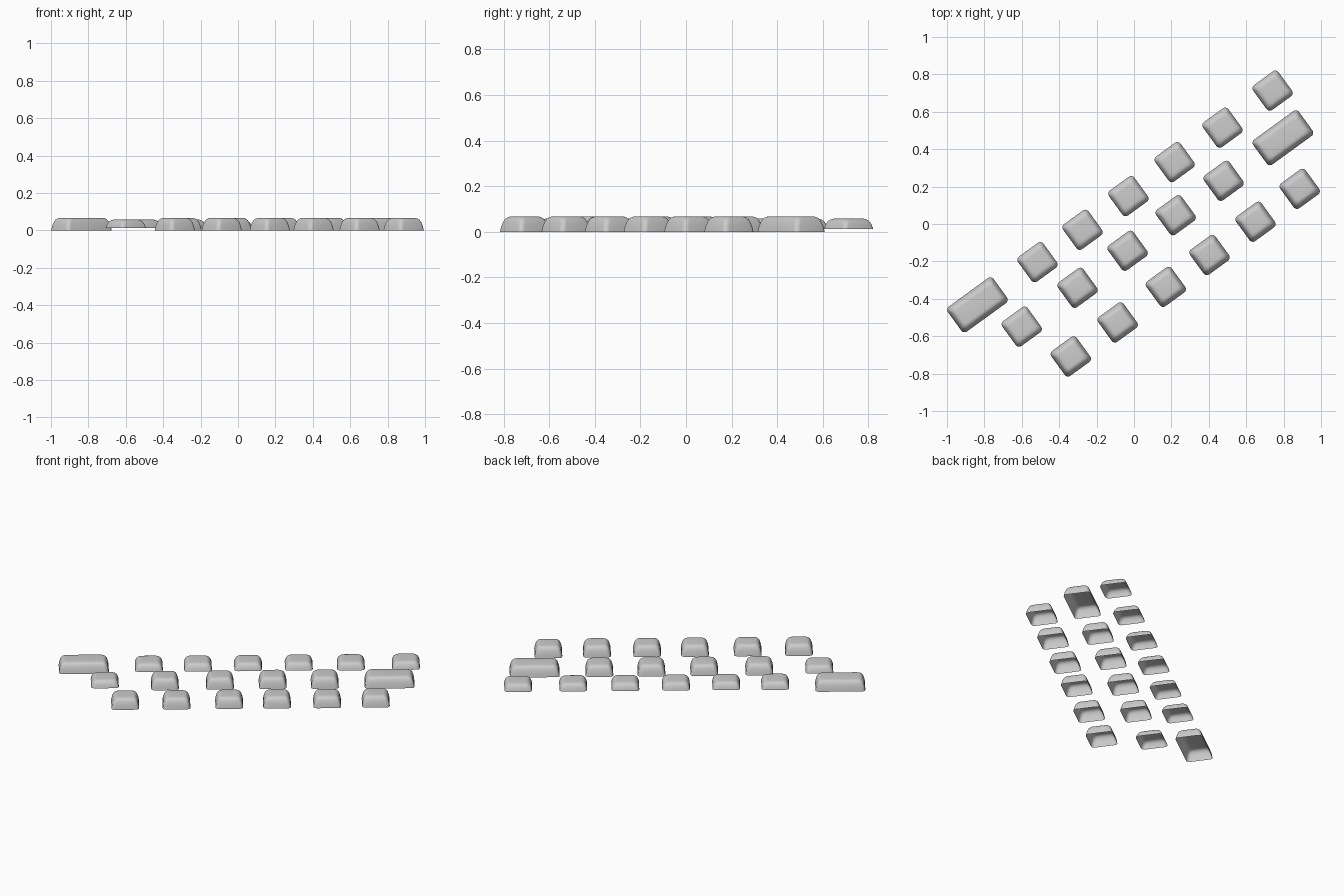
import bpy, bmesh, math

if "Cube" in bpy.data.objects:
    bpy.data.objects.remove(bpy.data.objects["Cube"])

ANGLE = math.radians(36)
DEPTH = 0.165
SMALL, LONG = 0.168, 0.302


def rounded_rect(w, d, r, n=5):
    """Counter-clockwise outline of a rounded rectangle."""
    pts = []
    for i, (sx, sy) in enumerate([(1, 1), (-1, 1), (-1, -1), (1, -1)]):
        for k in range(n + 1):
            a = math.pi / 2 * (i + k / n)
            pts.append((sx * (w / 2 - r) + r * math.cos(a),
                        sy * (d / 2 - r) + r * math.sin(a)))
    return pts


def keycap(name, x, y, width=SMALL, z0=0.0, z1=0.067):
    # stacked sections (height fraction, inset), hollow and open below
    sections = [(0, 0), (0.35, 0.004), (0.65, 0.010), (0.80, 0.015),
                (0.91, 0.021), (0.98, 0.029), (1.0, 0.038)]
    bm = bmesh.new()
    rings = []
    for t, inset in sections:
        outline = rounded_rect(width - 2 * inset, DEPTH - 2 * inset, 0.022)
        rings.append([bm.verts.new((px, py, z0 + t * (z1 - z0)))
                      for px, py in outline])
    for low, high in zip(rings, rings[1:]):
        n = len(low)
        for i in range(n):
            j = (i + 1) % n
            bm.faces.new((low[i], low[j], high[j], high[i]))
    bm.faces.new(rings[-1])
    for f in bm.faces:
        f.smooth = True
    mesh = bpy.data.meshes.new(name)
    bm.to_mesh(mesh)
    bm.free()
    ob = bpy.data.objects.new(name, mesh)
    ob.location = (x, y - 0.004, 0)
    ob.rotation_euler.z = ANGLE
    bpy.context.collection.objects.link(ob)


THIN = dict(z0=0.013, z1=0.058)

# back row: one long key, then six shallow keys
keycap("back_long_key", -0.837, -0.428, LONG)
for i, p in enumerate([(-0.516, -0.200), (-0.275, -0.027), (-0.030, 0.153),
                       (0.217, 0.335), (0.473, 0.519), (0.741, 0.717)]):
    keycap(f"back_key_{i + 1}", *p, **THIN)

# middle row: a shallow key, four full keys and a long key
keycap("middle_shallow_key", -0.600, -0.545, **THIN)
for i, p in enumerate([(-0.302, -0.337), (-0.034, -0.139),
                       (0.223, 0.051), (0.479, 0.235)]):
    keycap(f"middle_key_{i + 1}", *p)
keycap("middle_long_key", 0.796, 0.465, LONG)

# front row: six full keys
for i, p in enumerate([(-0.338, -0.704), (-0.087, -0.522), (0.170, -0.332),
                       (0.404, -0.162), (0.650, 0.016), (0.886, 0.192)]):
    keycap(f"front_key_{i + 1}", *p)
